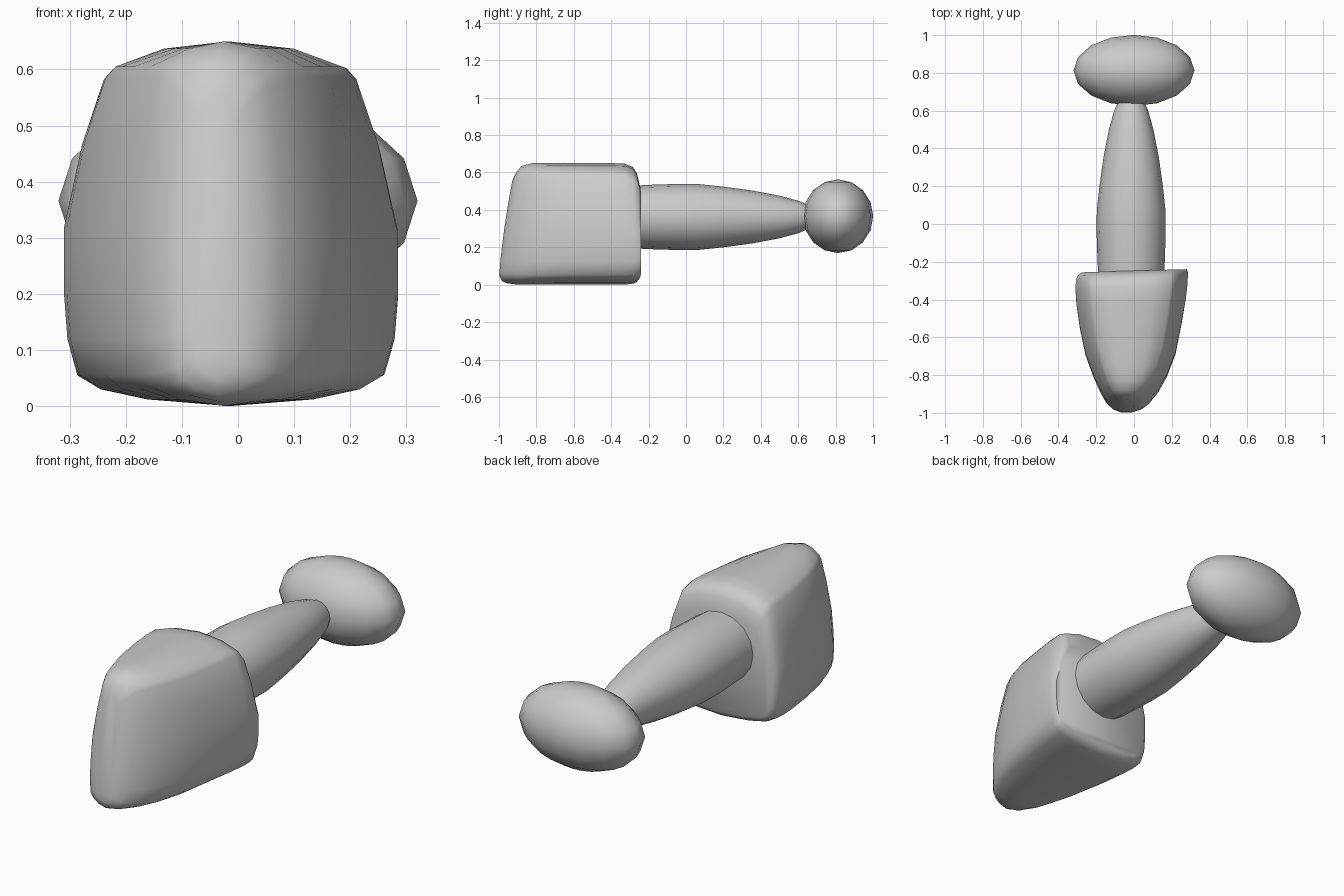
import bpy, bmesh, math
from math import cos, sin, pi

if "Cube" in bpy.data.objects:
    bpy.data.objects.remove(bpy.data.objects["Cube"])


def loft(name, rings):
    """Skin a list of closed point rings and cap both ends."""
    bm = bmesh.new()
    loops = [[bm.verts.new(p) for p in ring] for ring in rings]
    n = len(loops[0])
    for a, b in zip(loops, loops[1:]):
        for i in range(n):
            j = (i + 1) % n
            bm.faces.new((a[i], a[j], b[j], b[i]))
    bm.faces.new(loops[0])
    bm.faces.new(loops[-1])
    bmesh.ops.recalc_face_normals(bm, faces=bm.faces)
    mesh = bpy.data.meshes.new(name)
    bm.to_mesh(mesh)
    bm.free()
    obj = bpy.data.objects.new(name, mesh)
    bpy.context.collection.objects.link(obj)
    smooth(obj, 50)
    return obj


def smooth(obj, angle):
    bpy.ops.object.select_all(action='DESELECT')
    obj.select_set(True)
    bpy.context.view_layer.objects.active = obj
    bpy.ops.object.shade_smooth_by_angle(angle=math.radians(angle))


# Head: wedge-shaped block lofted from tip to back, arched top and bottom
half = [(0, 0), (.5, .012), (.78, .03), (.92, .055), (.98, .12), (1, .2), (1, .32),
        (.89, .47), (.76, .585), (.7, .605), (.4, .637), (0, .65)]
profile = half + [(-u, z) for u, z in half[-2:0:-1]]
# y, left x, right x, top drop, bottom lift
sections = [(-1.0, -.08, .00, .09, .05), (-.985, -.115, .045, .045, .02),
            (-.96, -.145, .08, .015, .008), (-.9, -.18, .13, 0, 0),
            (-.82, -.215, .175, 0, 0), (-.7, -.257, .22, 0, 0),
            (-.55, -.287, .25, 0, 0), (-.42, -.305, .272, 0, 0),
            (-.34, -.31, .282, .003, 0), (-.29, -.307, .285, .02, .004),
            (-.265, -.298, .285, .055, .012), (-.248, -.275, .28, .12, .035)]
rings = []
for y, xl, xr, top, bottom in sections:
    ring = []
    for u, z in profile:
        x = (xl + xr) / 2 + u * (xr - xl) / 2
        zz = bottom + z / .65 * (.65 - top - bottom)
        back = (y + 1) / .76
        lean = .08 * (zz / .6) ** 1.5 * (1 - back) + .03 * x * back
        ring.append((x, y + lean, zz))
    rings.append(ring)
loft("head", rings)

# Handle: round bar tapering towards the knob
bar = [(-.3, .172), (-.2, .178), (-.05, .183), (.07, .182), (.2, .168), (.35, .147),
       (.5, .118), (.6, .09), (.64, .072)]
loft("handle", [[(-.015 + r * cos(2 * pi * i / 16), y, .362 + .965 * r * sin(2 * pi * i / 16))
                 for i in range(16)] for y, r in bar])

# Knob: wide ellipsoid at the end
bpy.ops.mesh.primitive_uv_sphere_add(segments=16, ring_count=8, radius=1, location=(0, .813, .366))
knob = bpy.context.object
knob.name = "knob"
knob.scale = (.32, .188, .197)
bpy.ops.object.transform_apply(location=False, rotation=False, scale=True)
smooth(knob, 60)
